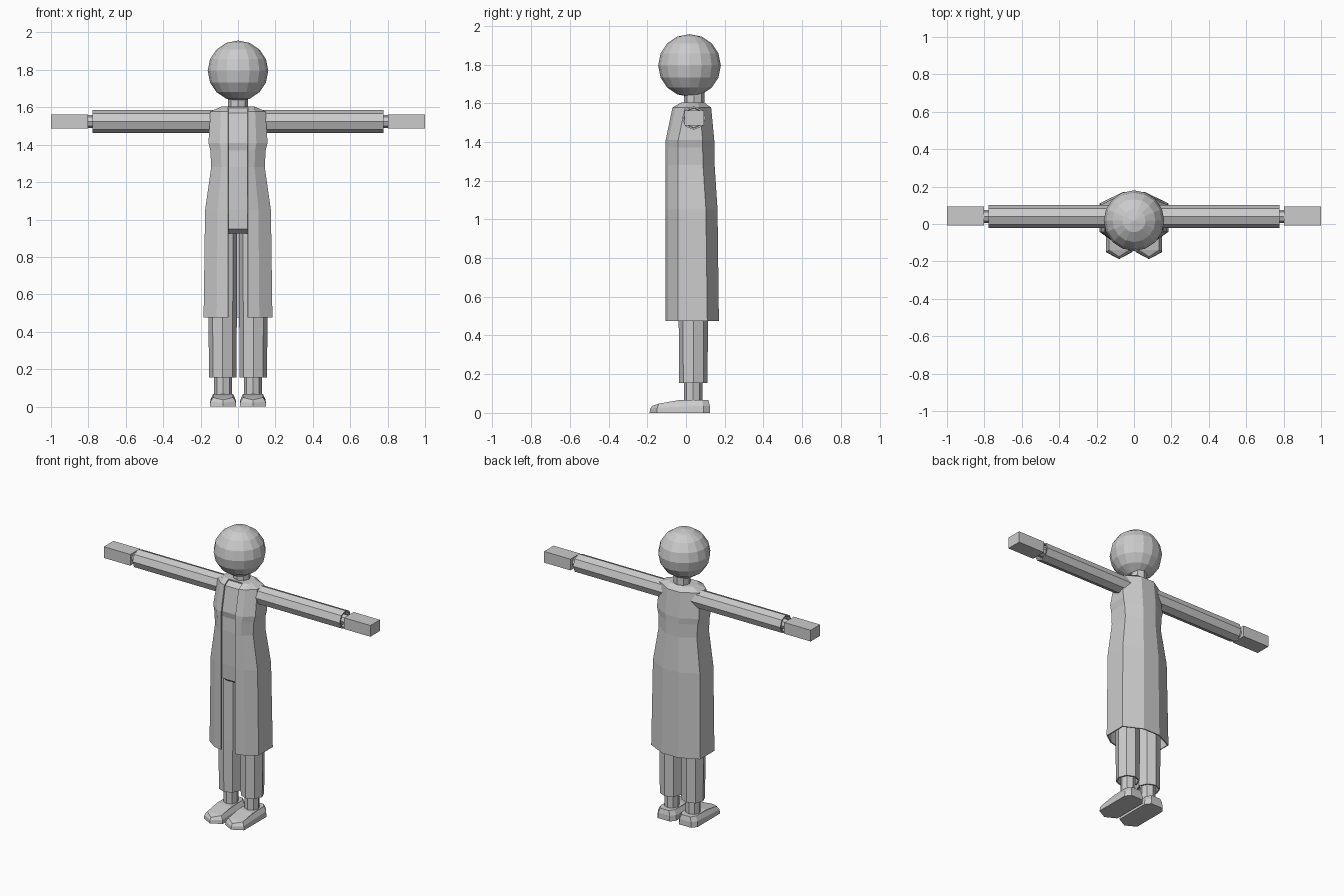
import bpy, bmesh
from math import sin, cos, pi

if "Cube" in bpy.data.objects:
    bpy.data.objects.remove(bpy.data.objects["Cube"])


def loft(name, rings, closed=True, cap_start=True, cap_end=True):
    """Skin a list of equal-length point rings into one flat-shaded object."""
    bm = bmesh.new()
    rows = [[bm.verts.new(p) for p in ring] for ring in rings]
    n = len(rows[0])
    for a, b in zip(rows, rows[1:]):
        for i in range(n if closed else n - 1):
            j = (i + 1) % n
            bm.faces.new((a[i], a[j], b[j], b[i]))
    if cap_start:
        bm.faces.new(rows[0][::-1])
    if cap_end:
        bm.faces.new(rows[-1])
    bmesh.ops.recalc_face_normals(bm, faces=bm.faces)
    mesh = bpy.data.meshes.new(name)
    bm.to_mesh(mesh)
    bm.free()
    ob = bpy.data.objects.new(name, mesh)
    bpy.context.collection.objects.link(ob)
    return ob


def tube(name, axis, centre, steps):
    """Octagonal tube along x or z; steps are (position, radius)."""
    rings = []
    for pos, r in steps:
        c = [(r * cos(k * pi / 4), r * sin(k * pi / 4)) for k in range(8)]
        if axis == 'x':
            rings.append([(pos, centre[0] + u, centre[1] + v) for u, v in c])
        else:
            rings.append([(centre[0] + u, centre[1] + v, pos) for u, v in c])
    return loft(name, rings)


def body_ring(z, w, yf, yb, gap):
    """Coat cross-section, from the right front edge round the back to the left."""
    half = [(gap, yf), (max(gap, w * 0.62), yf + 0.015), (w, yf + 0.065),
            (w, yb - 0.06), (w * 0.33, yb)]
    return ([(x, y, z) for x, y in half] +
            [(-x, y, z) for x, y in reversed(half)])


# Head and neck
bpy.ops.mesh.primitive_uv_sphere_add(segments=16, ring_count=8, radius=0.162,
                                     location=(0, 0.018, 1.795))
bpy.context.object.name = "head"
tube("neck", 'z', (0, 0.042), [(1.55, 0.053), (1.67, 0.053)])

# Long coat, open down the front: z, half width, front y, back y
coat = [(0.475, 0.184, -0.107, 0.17), (1.05, 0.176, -0.107, 0.163),
        (1.28, 0.143, -0.107, 0.148), (1.37, 0.148, -0.107, 0.146),
        (1.41, 0.158, -0.105, 0.146), (1.578, 0.148, -0.07, 0.13)]
rings = [body_ring(*c, 0.053) for c in coat]
rings.append([(max(-0.09, min(0.09, x)), 0.04 + (y - 0.04) * 0.6, 1.603)
              for x, y, z in rings[-1]])
ob = loft("long_coat", rings, closed=False, cap_start=False)
mod = ob.modifiers.new("thickness", 'SOLIDIFY')
mod.thickness = 0.008
mod.offset = -1

# Shirt and hips seen through the opening
inner = [(0.925, 0.11, -0.05, 0.11), (0.95, 0.14, -0.083, 0.135),
         (1.055, 0.145, -0.088, 0.14), (1.28, 0.12, -0.088, 0.125),
         (1.37, 0.125, -0.082, 0.122), (1.41, 0.135, -0.09, 0.122),
         (1.57, 0.125, -0.058, 0.11), (1.598, 0.09, -0.02, 0.09)]
loft("shirt", [body_ring(*c, 0.05) for c in inner])

for s, side in ((1, "left"), (-1, "right")):
    # Arms with open cuffs
    tube(side + "_sleeve", 'x', (0.04, 1.524),
         [(s * 0.1, 0.061), (s * 0.777, 0.061), (s * 0.777, 0.052), (s * 0.75, 0.05)])
    tube(side + "_wrist", 'x', (0.04, 1.524), [(s * 0.74, 0.034), (s * 0.81, 0.034)])
    bpy.ops.mesh.primitive_cube_add(size=1, location=(s * 0.901, 0.042, 1.524))
    hand = bpy.context.object
    hand.name = side + "_hand"
    hand.scale = (0.198, 0.102, 0.076)

    # Trouser legs with open hems
    tube(side + "_trouser_leg", 'z', (s * 0.082, 0.038),
         [(0.2, 0.06), (0.155, 0.064), (0.155, 0.073), (0.5, 0.076), (0.97, 0.078)])
    tube(side + "_ankle", 'z', (s * 0.08, 0.037), [(0.05, 0.047), (0.22, 0.047)])

    # Shoes: sole outline, then upper outline
    sole = [(0.0, -0.188), (0.071, -0.15), (0.071, 0.09), (0.045, 0.124),
            (-0.045, 0.124), (-0.071, 0.09), (-0.071, -0.15)]
    toe_height = [0.036, 0.048, 0.067, 0.067, 0.067, 0.067, 0.048]
    low = [(s * (0.08 + x), y, 0) for x, y in sole]
    mid = [(s * (0.08 + x * 0.95), y * 0.99, h * 0.55)
           for (x, y), h in zip(sole, toe_height)]
    # Upper has an instep line so the toe slopes down
    top = [(s * (0.08 + x * 0.75), y * 0.93, h)
           for (x, y), h in zip(sole, toe_height)]
    shoe = loft(side + "_shoe", [low, mid, top], cap_end=False)
    bm = bmesh.new()
    bm.from_mesh(shoe.data)
    bm.verts.ensure_lookup_table()
    t = bm.verts[14:21]
    instep = [bm.verts.new((s * (0.08 + x), -0.03, 0.067)) for x in (0.053, -0.053)]
    for f in ((t[0], t[1], t[6]), (t[1], instep[0], instep[1], t[6]),
              (instep[0], t[2], t[3], t[4], t[5], instep[1]),
              (t[1], t[2], instep[0]), (t[6], instep[1], t[5])):
        bm.faces.new(f)
    bmesh.ops.recalc_face_normals(bm, faces=bm.faces)
    bm.to_mesh(shoe.data)
    bm.free()
